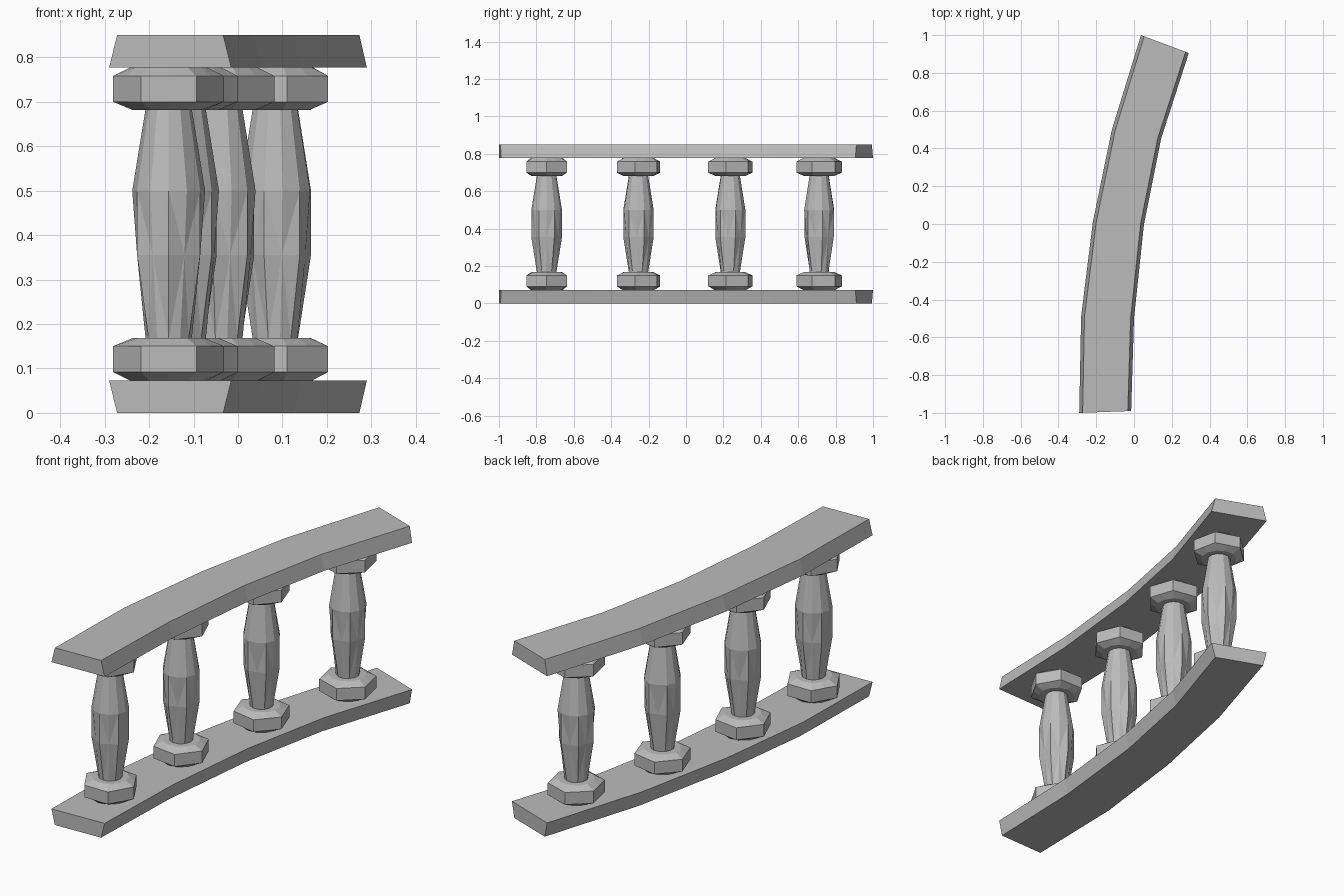
import bpy, bmesh, math
from mathutils import Vector

cube = bpy.data.objects.get("Cube")
if cube:
    bpy.data.objects.remove(cube)

HEIGHT = 0.85

stone = bpy.data.materials.new("grey stone")
stone.use_nodes = True
stone.diffuse_color = (0.5, 0.5, 0.5, 1)
stone.node_tree.nodes["Principled BSDF"].inputs["Base Color"].default_value = (0.5, 0.5, 0.5, 1)


def finish(name, bm):
    bmesh.ops.recalc_face_normals(bm, faces=bm.faces)
    mesh = bpy.data.meshes.new(name)
    bm.to_mesh(mesh)
    bm.free()
    mesh.materials.append(stone)
    obj = bpy.data.objects.new(name, mesh)
    bpy.context.collection.objects.link(obj)
    return obj


def loft(bm, rings):
    """Bridge equal closed rings of points and cap both ends."""
    loops = [[bm.verts.new(p) for p in ring] for ring in rings]
    n = len(loops[0])
    for a, b in zip(loops, loops[1:]):
        for i in range(n):
            j = (i + 1) % n
            bm.faces.new((a[i], a[j], b[j], b[i]))
    bm.faces.new(loops[0])
    bm.faces.new(loops[-1])


# Curved rails: plan stations as (left edge, right edge)
STATIONS = [((-0.29, -1.0), (-0.015, -0.99)),
            ((-0.28, -0.49), (0.0, -0.5)),
            ((-0.218, 0.01), (0.053, 0.0)),
            ((-0.117, 0.5), (0.143, 0.45)),
            ((0.037, 1.0), (0.29, 0.905))]


def rail(name, z_wide, z_narrow):
    rings = []
    for left, right in STATIONS:
        a, b = Vector((*left, 0)), Vector((*right, 0))
        inset = (b - a).normalized() * 0.018
        wide, narrow = Vector((0, 0, z_wide)), Vector((0, 0, z_narrow))
        rings.append([a + wide, b + wide, b - inset + narrow, a + inset + narrow])
    bm = bmesh.new()
    loft(bm, rings)
    finish(name, bm)


rail("bottom_rail", 0.073, 0)
rail("top_rail", HEIGHT - 0.073, HEIGHT)


# Balusters
def ring(z, r, shape="round"):
    """Twelve points: round, or a hexagon with corners on even or odd points."""
    pts = []
    for i in range(12):
        flat = (shape == "hex" and i % 2) or (shape == "turned" and not i % 2)
        rad = r * math.cos(math.pi / 6) if flat else r
        ang = i * math.pi / 6
        pts.append((rad * math.cos(ang), rad * math.sin(ang), z))
    return pts


BASE = [(0.072, 0.085, "round"), (0.092, 0.125, "hex"),
        (0.15, 0.125, "hex"), (0.168, 0.082, "round")]
SHAFT = [(0.167, 0.052, "round"), (0.355, 0.082, "turned"),
         (0.5, 0.082, "round"), (0.684, 0.052, "round")]
CAPITAL = [(HEIGHT - z, r, s) for z, r, s in reversed(BASE)]

PLACES = [(-0.156, -0.745, 0), (-0.124, -0.254, -8),
          (-0.041, 0.237, -11), (0.084, 0.712, -18)]

for number, (x, y, turn) in enumerate(PLACES, 1):
    for part, profile in (("base", BASE), ("shaft", SHAFT), ("capital", CAPITAL)):
        bm = bmesh.new()
        loft(bm, [ring(*p) for p in profile])
        # Split the faceted shaft into triangles
        if part == "shaft":
            bmesh.ops.triangulate(bm, faces=[f for f in bm.faces if len(f.verts) == 4])
        obj = finish(f"baluster_{part}_{number}", bm)
        obj.location = (x, y, 0)
        obj.rotation_euler.z = math.radians(turn)
